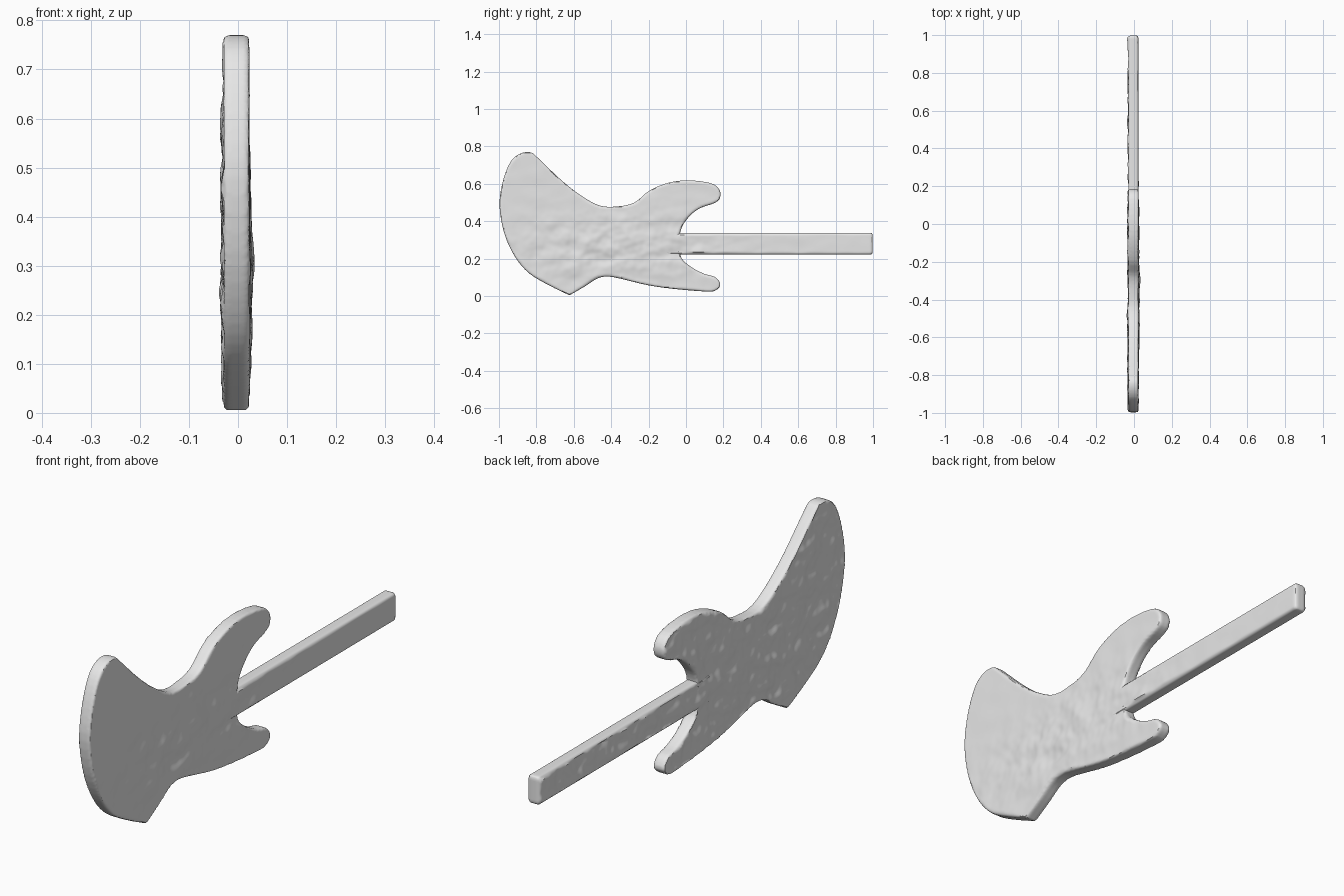
import bpy, bmesh, math
from mathutils import Vector, noise

if "Cube" in bpy.data.objects:
    bpy.data.objects.remove(bpy.data.objects["Cube"])

X0, X1 = -0.030, 0.023   # flat thickness of the slab

grey = bpy.data.materials.new("plain grey")
grey.diffuse_color = (0.8, 0.8, 0.8, 1)
grey.use_nodes = True
grey.node_tree.nodes["Principled BSDF"].inputs["Base Color"].default_value = grey.diffuse_color

# Body outline in (y, z), clockwise from the bottom tip round to the tip again
outline = [(-.623, .004), (-.73, .056), (-.837, .12), (-.912, .206), (-.97, .33), (-.997, .48),
           (-.98, .61), (-.94, .714), (-.89, .76), (-.83, .768), (-.783, .73), (-.676, .628),
           (-.57, .543), (-.463, .484), (-.366, .479), (-.275, .5), (-.195, .564), (-.088, .607),
           (.02, .618), (.136, .602), (.18, .565), (.18, .52), (.147, .495), (.072, .468),
           (.013, .42), (-.03, .345), (-.03, .217), (.024, .158), (.094, .12), (.158, .1),
           (.184, .06), (.158, .03), (.115, .024), (-.035, .035), (-.195, .056), (-.356, .094),
           (-.42, .104), (-.473, .094), (-.543, .05), (-.623, .004)]
neck = [(-.12, .222), (-.12, .338), (.998, .338), (.998, .222)]


def smooth_path(pts, steps=4):
    """Catmull-Rom through the points, leaving a sharp corner at the ends."""
    p = [Vector(q) for q in pts]
    p = [p[0]] + p + [p[-1]]
    out = []
    for a, b, c, d in zip(p, p[1:], p[2:], p[3:]):
        for i in range(steps):
            t = i / steps
            out.append(.5 * (2 * b + (c - a) * t + (2 * a - 5 * b + 4 * c - d) * t * t
                             + (3 * b - a - 3 * c + d) * t ** 3))
    return out


def slab(name, pts, bevel):
    """Extrude a (y, z) outline along x and round its rim."""
    bm = bmesh.new()
    face = bm.faces.new([bm.verts.new((X0, y, z)) for y, z in pts])
    ext = bmesh.ops.extrude_face_region(bm, geom=[face])
    bmesh.ops.translate(bm, vec=(X1 - X0, 0, 0),
                        verts=[v for v in ext["geom"] if isinstance(v, bmesh.types.BMVert)])
    bmesh.ops.recalc_face_normals(bm, faces=bm.faces)
    rim = [e for e in bm.edges if e.calc_face_angle(0) > 1]
    bmesh.ops.bevel(bm, geom=rim, offset=bevel, segments=3, profile=.5, affect='EDGES')
    me = bpy.data.meshes.new(name)
    bm.to_mesh(me)
    bm.free()
    ob = bpy.data.objects.new(name, me)
    bpy.context.collection.objects.link(ob)
    me.materials.append(grey)
    return ob


def bump(v):
    """Uneven hand-worn relief on the two broad sides."""
    y, z = v.co.y, v.co.z
    n = noise.noise(Vector((y * 9 + z * 4, z * 14 - y * 4, 3 if v.normal.x > 0 else 8)))
    fine = noise.noise(Vector((y * 30, z * 30, 5)))
    if v.normal.x > 0:
        # fuller round the middle of the body and the lower neck
        mid = math.exp(-((y + .35) / .5) ** 2 - ((z - .27) / .18) ** 2)
        return mid * (.004 + .010 * n + .003 * fine) + .0015 * n
    return -max(-.006, min(.009, .009 * n + .004 * fine))


# Body and neck, remeshed to an even skin and roughened
for name, pts, bevel in (("body", smooth_path(outline), .008), ("neck", neck, .010)):
    ob = slab(name, pts, bevel)
    bpy.context.view_layer.objects.active = ob
    ob.select_set(True)
    rem = ob.modifiers.new("skin", 'REMESH')
    rem.mode = 'VOXEL'
    rem.voxel_size = .007
    bpy.ops.object.modifier_apply(modifier=rem.name)
    moves = [(v, bump(v)) for v in ob.data.vertices if abs(v.normal.x) > .95]
    for v, d in moves:
        v.co.x += d
    for p in ob.data.polygons:
        p.material_index = 0
    bpy.ops.object.shade_smooth_by_angle(angle=math.radians(40))
    ob.select_set(False)
